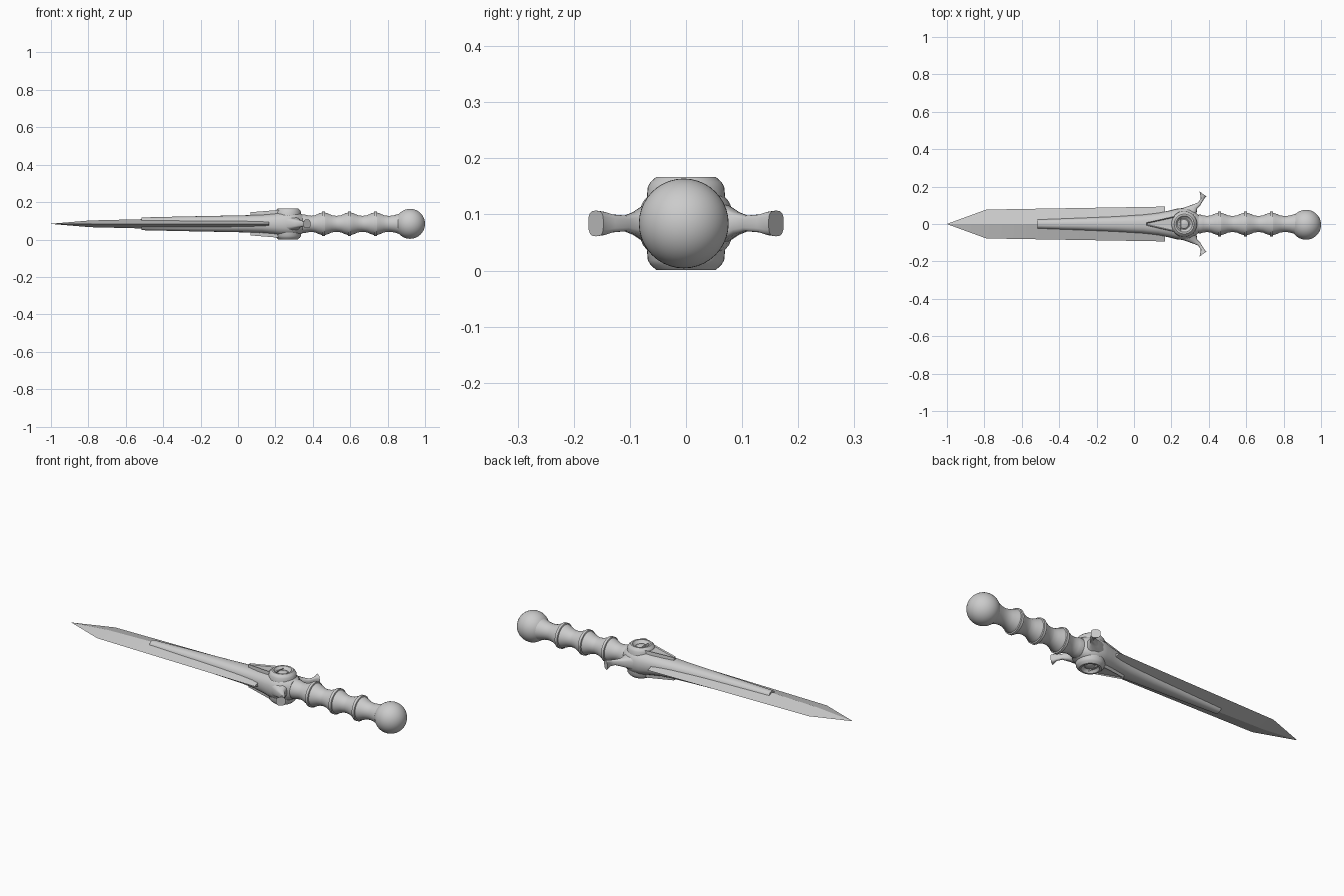
import bpy, bmesh
from math import sin, cos, pi, radians, copysign
from mathutils import Vector

if "Cube" in bpy.data.objects:
    bpy.data.objects.remove(bpy.data.objects["Cube"])

ZC = 0.084  # height of the dagger's long axis


def finish(name, bm, angle=35):
    bmesh.ops.remove_doubles(bm, verts=bm.verts, dist=1e-5)
    bmesh.ops.recalc_face_normals(bm, faces=bm.faces)
    me = bpy.data.meshes.new(name)
    bm.to_mesh(me)
    bm.free()
    ob = bpy.data.objects.new(name, me)
    bpy.context.collection.objects.link(ob)
    ob.location.z = ZC
    for p in me.polygons:
        p.use_smooth = True
    me.set_sharp_from_angle(angle=radians(angle))
    return ob


def mirror(ob, axis):
    m = ob.modifiers.new("mirror", 'MIRROR')
    m.use_axis = [i == axis for i in range(3)]
    m.use_mirror_merge = False


def loft(name, sections, angle=35, caps=True):
    """Skin closed loops that all have the same point count."""
    bm = bmesh.new()
    loops = [[bm.verts.new(p) for p in s] for s in sections]
    n = len(loops[0])
    for a, b in zip(loops, loops[1:]):
        for i in range(n):
            j = (i + 1) % n
            bm.faces.new((a[i], a[j], b[j], b[i]))
    if caps:
        bm.faces.new(loops[0])
        bm.faces.new(loops[-1])
    return finish(name, bm, angle)


def oval(center, u, v, n=20, power=2.0):
    """Superellipse loop spanned by the half axes u and v."""
    f = lambda c: copysign(abs(c) ** (2 / power), c)
    return [Vector(center) + Vector(u) * f(cos(2 * pi * i / n))
            + Vector(v) * f(sin(2 * pi * i / n)) for i in range(n)]


def lathe(name, prof, axis, steps=40, angle=35):
    """Spin (position along axis, radius) pairs about the x or z axis."""
    secs = []
    for h, r in prof:
        r = max(r, 1e-6)
        if axis == 'x':
            secs.append(oval((h, 0, 0), (0, r, 0), (0, 0, r), steps))
        else:
            secs.append(oval((0, 0, h), (r, 0, 0), (0, r, 0), steps))
    return loft(name, secs, angle, caps=False)


# Blade: diamond section with a faceted point
blade = [(-1, 0.0005, 0.0005), (-0.79, 0.077, 0.018),
         (-0.5, 0.082, 0.025), (0.165, 0.093, 0.032)]
loft("blade", [[(x, w, 0), (x, 0, h), (x, -w, 0), (x, 0, -h)]
               for x, w, h in blade], angle=5)

# Central rib that swells into the guard body
rib = [(-0.515, 0.026, 0.034), (-0.3, 0.034, 0.039), (-0.1, 0.042, 0.043),
       (0.05, 0.051, 0.046), (0.13, 0.060, 0.050), (0.19, 0.072, 0.058),
       (0.23, 0.082, 0.066), (0.27, 0.086, 0.070), (0.30, 0.080, 0.068),
       (0.325, 0.066, 0.060), (0.345, 0.048, 0.050)]
loft("guard_body", [oval((x, 0, 0), (0, w, 0), (0, 0, h), 24, 2.4)
                    for x, w, h in rib], angle=40)

# Curved guard arms with flared ends: front point, rear point, half height
arm = [((0.18, 0.045), (0.33, 0.03), 0.050),
       ((0.24, 0.078), (0.335, 0.06), 0.036),
       ((0.30, 0.099), (0.338, 0.083), 0.021),
       ((0.343, 0.115), (0.355, 0.101), 0.014),
       ((0.357, 0.136), (0.370, 0.126), 0.016),
       ((0.355, 0.155), (0.379, 0.139), 0.021),
       ((0.350, 0.174), (0.388, 0.147), 0.023)]
secs = []
for a, b, h in arm:
    a, b = Vector((*a, 0)), Vector((*b, 0))
    secs.append(oval((a + b) / 2, (b - a) / 2, (0, 0, h), 16, 3.0))
mirror(loft("guard_arms", secs, angle=40), 1)

# Round medallions with a sunken ring, on both faces
med = [(0.045, 0.070), (0.066, 0.068), (0.074, 0.063), (0.083, 0.053),
       (0.083, 0.044), (0.070, 0.036), (0.066, 0.027), (0.071, 0.024),
       (0.075, 0.013), (0.076, 0)]
medallion = lathe("medallions", med, 'z')
medallion.location.x = 0.268
mirror(medallion, 2)

# Pointed tongues running from the medallions toward the blade
bm = bmesh.new()
outline = [(0.068, 0.008), (0.25, 0.052), (0.25, -0.052), (0.068, -0.008)]
low = [bm.verts.new((x, y, 0.03)) for x, y in outline]
top = [bm.verts.new((x, y * 0.9, 0.062 + (x - 0.068) * 0.08)) for x, y in outline]
face = bm.faces.new(top)
bm.faces.new(low[::-1])
for i in range(4):
    j = (i + 1) % 4
    bm.faces.new((low[i], low[j], top[j], top[i]))
bmesh.ops.recalc_face_normals(bm, faces=bm.faces)
bmesh.ops.inset_region(bm, faces=[face], thickness=0.006)
bmesh.ops.translate(bm, verts=face.verts, vec=(0, 0, -0.006))
mirror(finish("medallion_tongues", bm), 2)

# Grip: waisted handle with three thin rings
grip = [(0.32, 0.0), (0.32, 0.048), (0.355, 0.050), (0.37, 0.046)]
for c in (0.457, 0.596, 0.735):
    grip += [(c - 0.066, 0.043), (c - 0.045, 0.046), (c - 0.022, 0.056),
             (c - 0.009, 0.060), (c - 0.007, 0.066), (c + 0.007, 0.066),
             (c + 0.009, 0.060), (c + 0.022, 0.056), (c + 0.045, 0.046),
             (c + 0.066, 0.043)]
grip += [(0.815, 0.043), (0.835, 0.046), (0.855, 0.052), (0.875, 0.058), (0.9, 0.0)]
lathe("grip", grip, 'x')

# Ball pommel
R = 0.080
ball = [(0.92 - R * cos(pi * i / 24), R * sin(pi * i / 24)) for i in range(25)]
lathe("pommel", ball, 'x').location.y = -0.004
